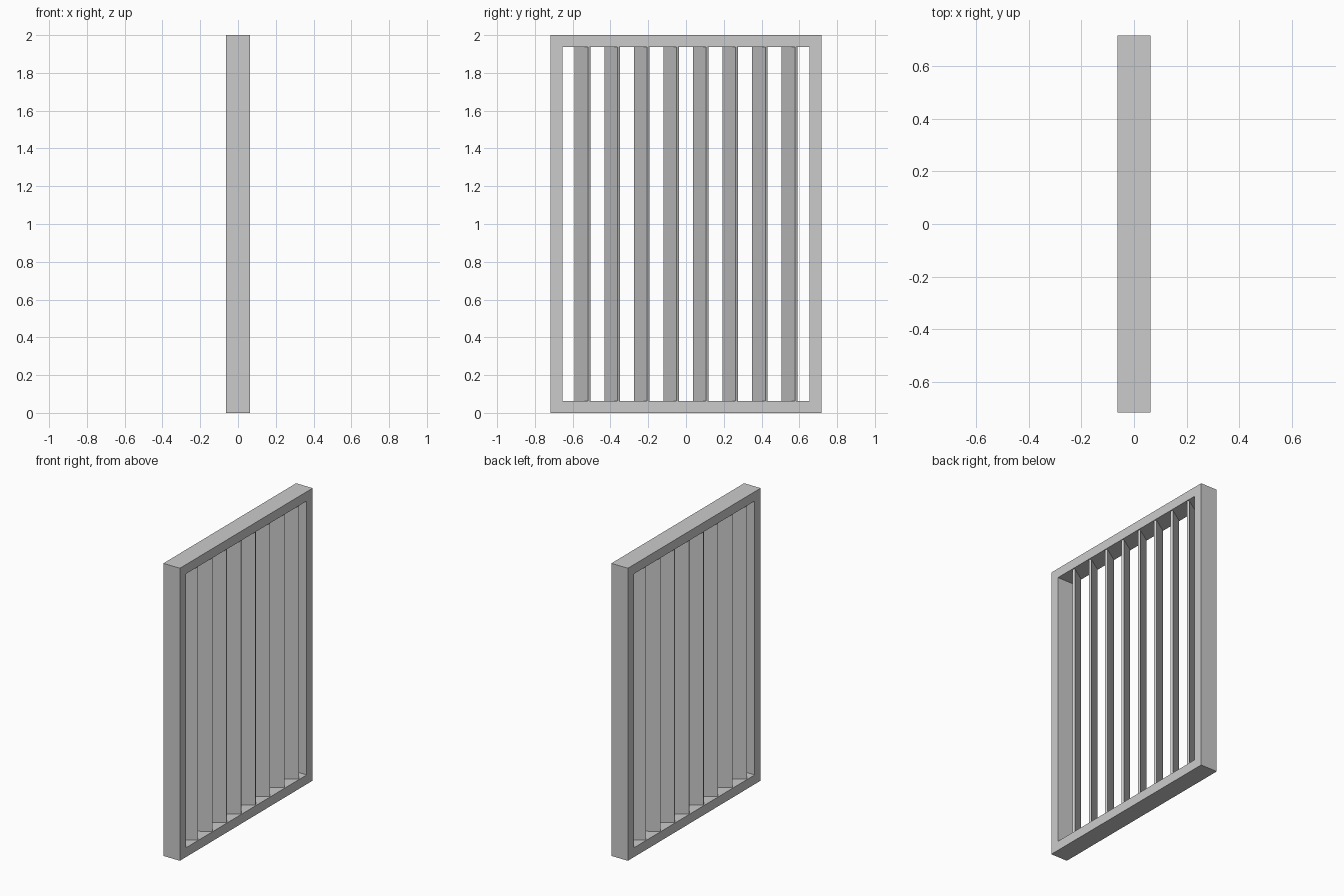
import bpy, bmesh
from math import radians
from mathutils import Matrix

cube = bpy.data.objects.get("Cube")
if cube:
    bpy.data.objects.remove(cube, do_unlink=True)

DEPTH, HALF_W, HEIGHT, BORDER = 0.125, 0.717, 2.0, 0.064
SLATS, PITCH = 8, 0.1563
SLAT_W, SLAT_T, SLAT_ANGLE = 0.13, 0.0156, radians(33)

grey = bpy.data.materials.new("light grey")
grey.use_nodes = True
colour = (0.6, 0.6, 0.6, 1)
grey.diffuse_color = colour
grey.node_tree.nodes["Principled BSDF"].inputs["Base Color"].default_value = colour


def add_object(name, bm):
    mesh = bpy.data.meshes.new(name)
    bmesh.ops.recalc_face_normals(bm, faces=bm.faces)
    bm.to_mesh(mesh)
    bm.free()
    mesh.materials.append(grey)
    obj = bpy.data.objects.new(name, mesh)
    bpy.context.collection.objects.link(obj)
    return obj


# Rectangular frame: a ring of faces between two outlines, extruded in depth
def outline(bm, inset):
    y, low, high = HALF_W - inset, inset, HEIGHT - inset
    return [bm.verts.new((-DEPTH / 2, a, b))
            for a, b in ((-y, low), (y, low), (y, high), (-y, high))]


bm = bmesh.new()
outer, inner = outline(bm, 0), outline(bm, BORDER)
for i in range(4):
    j = (i + 1) % 4
    bm.faces.new((outer[i], outer[j], inner[j], inner[i]))
ring = bmesh.ops.extrude_face_region(bm, geom=bm.faces[:], use_keep_orig=True)
moved = [g for g in ring["geom"] if isinstance(g, bmesh.types.BMVert)]
bmesh.ops.translate(bm, verts=moved, vec=(DEPTH, 0, 0))
add_object("frame", bm)

# Angled upright slats
for i in range(SLATS):
    bm = bmesh.new()
    size = (SLAT_W, SLAT_T, HEIGHT - 2 * BORDER, 1)
    bmesh.ops.create_cube(bm, size=1, matrix=Matrix.Diagonal(size))
    slat = add_object(f"slat_{i + 1}", bm)
    slat.location = (0, (i - (SLATS - 1) / 2) * PITCH, HEIGHT / 2)
    slat.rotation_euler.z = SLAT_ANGLE
